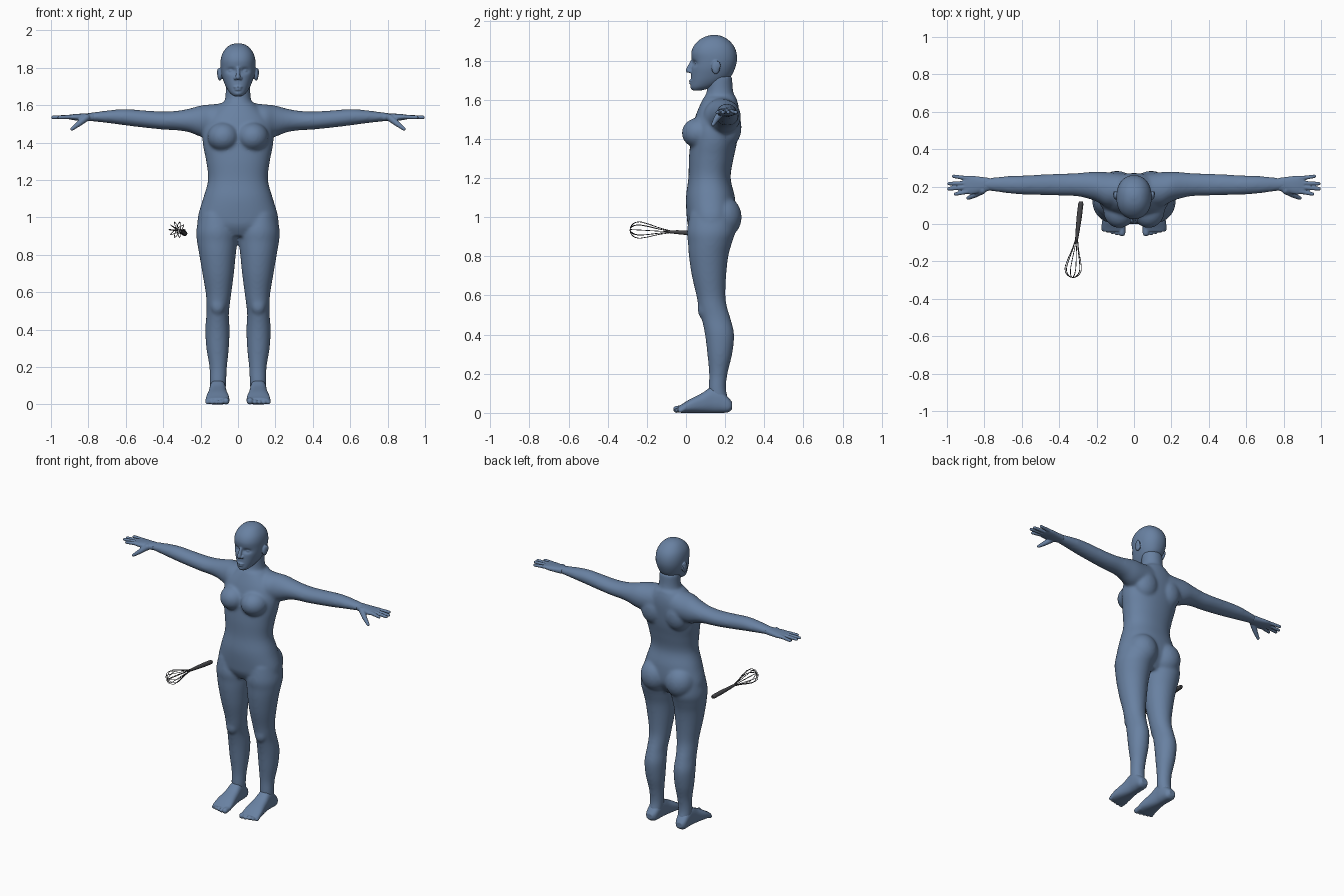
import bpy, bmesh, math
from mathutils import Vector, Matrix

cube = bpy.data.objects.get("Cube")
if cube:
    bpy.data.objects.remove(cube, do_unlink=True)


def material(name, rgb):
    m = bpy.data.materials.new(name)
    m.use_nodes = True
    m.diffuse_color = (*rgb, 1)
    m.node_tree.nodes["Principled BSDF"].inputs["Base Color"].default_value = (*rgb, 1)
    return m


BLUE = material("slate blue", (0.14, 0.22, 0.36))
DARK = material("dark grey", (0.06, 0.06, 0.065))


def catmull(keys, steps=5):
    """Smoothly interpolate rows of numbers."""
    out = []
    for i in range(len(keys) - 1):
        a, b, c, d = (keys[max(i - 1, 0)], keys[i], keys[i + 1], keys[min(i + 2, len(keys) - 1)])
        for k in range(steps):
            t = k / steps
            out.append([q + t / 2 * (r - p + t * (2 * p - 5 * q + 4 * r - s + t * (3 * (q - r) + s - p)))
                        for p, q, r, s in zip(a, b, c, d)])
    return out + [list(keys[-1])]


def loft(bm, axis, keys, side=1, power=2.0, segs=48):
    """Skin of rounded rings: each key is the position on the axis, then bounds on the other two."""
    others = [i for i in range(3) if i != axis]
    rings = []
    for t, a0, a1, b0, b1 in catmull(keys):
        ring = []
        for k in range(segs):
            ang = math.tau * k / segs
            c, s = math.cos(ang), math.sin(ang)
            p = [0, 0, 0]
            p[axis] = t
            p[others[0]] = (a0 + a1) / 2 + (a1 - a0) / 2 * math.copysign(abs(c) ** (2 / power), c)
            p[others[1]] = (b0 + b1) / 2 + (b1 - b0) / 2 * math.copysign(abs(s) ** (2 / power), s)
            p[0] *= side
            ring.append(bm.verts.new(p))
        rings.append(ring)
    for r, q in zip(rings, rings[1:]):
        for k in range(segs):
            n = (k + 1) % segs
            bm.faces.new((r[k], r[n], q[n], q[k]))
    bm.faces.new(rings[0])
    bm.faces.new(rings[-1])


def ball(bm, centre, radii):
    mat = Matrix.Translation(centre) @ Matrix.Diagonal((*radii, 1))
    bmesh.ops.create_icosphere(bm, subdivisions=3, radius=1, matrix=mat)


def capsule(bm, p, q, r0, r1, side=1):
    p, q = Vector(p), Vector(q)
    p.x *= side
    q.x *= side
    d = q - p
    mat = Matrix.Translation((p + q) / 2) @ d.to_track_quat('Z', 'Y').to_matrix().to_4x4()
    bmesh.ops.create_cone(bm, cap_ends=True, segments=20, radius1=r0, radius2=r1, depth=d.length, matrix=mat)
    ball(bm, p, (r0, r0, r0))
    ball(bm, q, (r1, r1, r1))


def skin(name, bm, voxel, smooth):
    """Fuse the overlapping volumes into one soft surface."""
    bmesh.ops.recalc_face_normals(bm, faces=bm.faces)
    me = bpy.data.meshes.new(name)
    bm.to_mesh(me)
    bm.free()
    ob = bpy.data.objects.new(name, me)
    bpy.context.collection.objects.link(ob)
    me.materials.append(BLUE)
    rm = ob.modifiers.new("fuse", 'REMESH')
    rm.mode = 'VOXEL'
    rm.voxel_size = voxel
    rm.use_smooth_shade = True
    sm = ob.modifiers.new("soften", 'SMOOTH')
    sm.factor = 0.5
    sm.iterations = smooth
    return ob


def sym(rows):
    """Rows of (height, half width, front, back)."""
    return [(z, -w, w, f, b) for z, w, f, b in rows]


# Body: trunk, neck, arms and legs
bm = bmesh.new()
loft(bm, 2, sym([(.9, .1, .04, .2), (.95, .2, .012, .235), (1.0, .215, .004, .255), (1.1, .187, 0, .25),
                 (1.2, .16, .012, .228), (1.3, .17, .015, .243), (1.38, .186, .022, .26), (1.45, .19, .03, .268),
                 (1.52, .175, .05, .272), (1.57, .135, .07, .268), (1.615, .085, .092, .255)]), power=2.2)
loft(bm, 2, sym([(1.54, .085, .1, .26), (1.6, .077, .095, .252), (1.65, .067, .107, .24), (1.72, .066, .11, .236)]))
ARM = [(.06, .1, .27, 1.42, 1.612), (.14, .09, .277, 1.42, 1.605), (.2, .12, .28, 1.432, 1.598),
       (.26, .14, .276, 1.455, 1.582), (.32, .15, .271, 1.465, 1.571), (.4, .152, .269, 1.47, 1.566),
       (.5, .155, .264, 1.48, 1.572), (.6, .158, .259, 1.492, 1.579), (.68, .165, .256, 1.503, 1.574),
       (.78, .178, .246, 1.514, 1.561), (.83, .178, .246, 1.517, 1.555)]
LEG = [(1.02, .03, .205, .02, .245), (.93, .003, .223, .005, .252), (.87, .004, .219, .01, .235),
       (.8, .012, .207, .015, .216), (.7, .022, .19, .03, .205), (.6, .035, .173, .053, .201),
       (.54, .043, .169, .064, .21), (.48, .049, .169, .08, .228), (.4, .045, .175, .097, .246),
       (.3, .049, .169, .109, .236), (.2, .059, .153, .118, .212), (.12, .063, .151, .116, .205),
       (.05, .067, .149, .12, .222)]
for s in (1, -1):
    loft(bm, 0, ARM, s)
    loft(bm, 2, LEG, s)
    ball(bm, (s * .078, .07, 1.43), (.086, .092, .08))
    ball(bm, (s * .092, .185, 1.0), (.1, .1, .11))
    ball(bm, (s * .09, .22, 1.46), (.085, .064, .1))
    ball(bm, (s * .108, .085, .53), (.038, .025, .05))
skin("body", bm, .008, 12)

# Head: skull with pressed-in eye sockets, then the features
bm = bmesh.new()
loft(bm, 2, sym([(1.648, .022, .034, .08), (1.664, .042, .025, .14), (1.69, .06, .025, .195), (1.72, .074, .026, .23),
                 (1.76, .087, .028, .25), (1.8, .093, .03, .26), (1.84, .093, .027, .258), (1.875, .084, .04, .244),
                 (1.905, .064, .068, .217), (1.923, .04, .1, .187), (1.931, .012, .135, .157)]), power=2.2, segs=72)
for v in bm.verts:
    if v.co.y < .12:
        dx, dz = (abs(v.co.x) - .036) / .024, (v.co.z - 1.785) / .014
        v.co.y += .016 * math.exp(-dx * dx - dz * dz)
capsule(bm, (0, .033, 1.798), (0, .011, 1.75), .009, .013)
ball(bm, (0, .032, 1.697), (.026, .017, .007))
ball(bm, (0, .032, 1.684), (.021, .016, .008))
ball(bm, (0, .04, 1.664), (.022, .018, .014))
for s in (1, -1):
    ball(bm, (s * .035, .06, 1.783), (.017, .016, .013))
    ball(bm, (s * .013, .024, 1.744), (.01, .013, .009))
    ball(bm, (s * .097, .152, 1.765), (.013, .022, .035))
    ball(bm, (s * .105, .162, 1.775), (.007, .015, .024))
skin("head", bm, .004, 4)

# Hands: palm, four fingers and a bent thumb
PALM = [(.77, .179, .246, 1.515, 1.559), (.82, .168, .252, 1.515, 1.556),
        (.87, .158, .258, 1.519, 1.553), (.91, .164, .254, 1.526, 1.548)]
FINGERS = [(.89, .173, .955, .16), (.895, .196, .99, .188), (.895, .219, .988, .216), (.88, .243, .965, .255)]
FOOT = [(.236, .09, .135, .02, .055), (.215, .074, .148, .003, .08), (.17, .066, .152, 0, .125),
        (.13, .064, .153, 0, .132), (.08, .058, .159, 0, .1), (.02, .048, .17, 0, .07),
        (-.02, .046, .172, 0, .045), (-.04, .052, .162, .004, .034)]
for s, label in ((1, "left"), (-1, "right")):
    bm = bmesh.new()
    loft(bm, 0, PALM, s, power=2.4)
    for x0, y0, x1, y1 in FINGERS:
        capsule(bm, (x0, y0, 1.538), (x1, y1, 1.535), .012, .0095, s)
    capsule(bm, (.81, .18, 1.535), (.85, .155, 1.502), .02, .015, s)
    capsule(bm, (.85, .155, 1.502), (.888, .138, 1.473), .015, .0095, s)
    skin(label + "_hand", bm, .004, 3)

    # Feet: sole and instep, with a row of toes
    bm = bmesh.new()
    loft(bm, 1, FOOT, s, power=2.5)
    for i in range(5):
        x, r = .064 + .0235 * i + (.004 if i else 0), (.0125 if i else .018)
        capsule(bm, (x, -.01, .022), (x, -.048 + .0065 * max(i - 1, 0), r), r, r, s)
    skin(label + "_foot", bm, .004, 4)

# Whisk: tapered grip and crossed wire loops along one axis
GRIP_END, TIP = Vector((-.283, .12, .914)), Vector((-.331, -.288, .937))
axis = (TIP - GRIP_END).normalized()
turn = axis.to_track_quat('Z', 'Y').to_matrix()


def rod(name, points, radius, cyclic=False):
    """Round rod through points; each point carries its own thickness factor."""
    cu = bpy.data.curves.new(name, 'CURVE')
    cu.dimensions = '3D'
    cu.bevel_depth = radius
    cu.bevel_resolution = 3
    cu.resolution_u = 6
    cu.use_fill_caps = True
    sp = cu.splines.new('BEZIER')
    sp.bezier_points.add(len(points) - 1)
    for bp, (co, r) in zip(sp.bezier_points, points):
        bp.co = co
        bp.radius = r
        bp.handle_left_type = bp.handle_right_type = 'AUTO'
    sp.use_cyclic_u = cyclic
    cu.materials.append(DARK)
    ob = bpy.data.objects.new(name, cu)
    bpy.context.collection.objects.link(ob)


rod("whisk_handle", [(GRIP_END + axis * d, r) for d, r in
                     ((0, .7), (.012, 1), (.08, 1), (.15, .8), (.21, .55), (.225, .5))], .014)
PROFILE = [(.2, .005), (.26, .018), (.33, .038), (.37, .043), (.398, .028)]
outline = PROFILE + [(.409, 0)] + [(d, -r) for d, r in reversed(PROFILE)]
for i in range(5):
    a = math.pi * i / 5
    loop = [(GRIP_END + turn @ Vector((r * math.cos(a), r * math.sin(a), d)), 1) for d, r in outline]
    rod("whisk_wire_%d" % (i + 1), loop, .0018)

# Bake modifiers and curves into plain meshes
bpy.ops.object.select_all(action='DESELECT')
for ob in bpy.context.collection.objects:
    if ob.type in {'MESH', 'CURVE'}:
        ob.select_set(True)
        bpy.context.view_layer.objects.active = ob
bpy.ops.object.convert(target='MESH')
